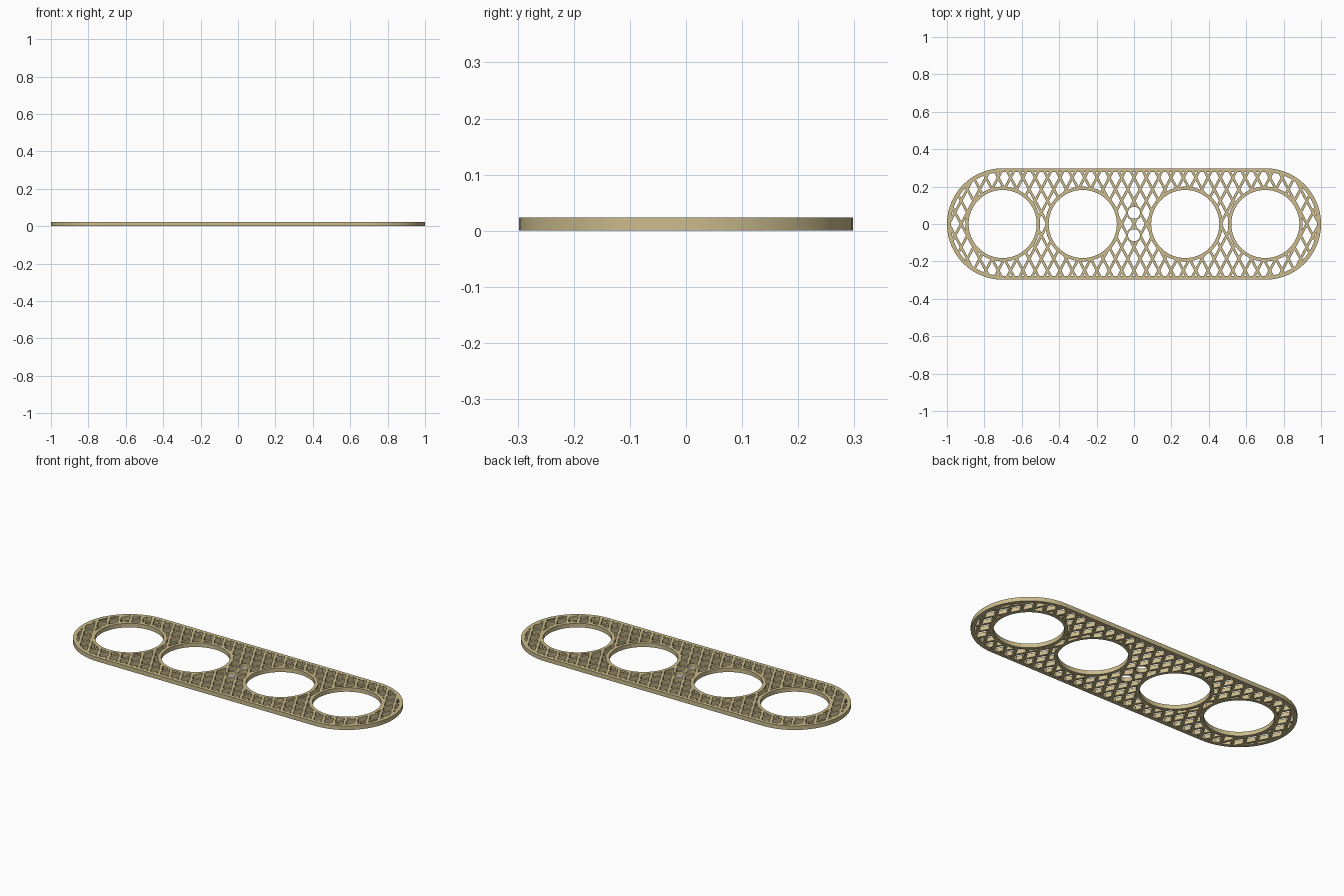
import bpy, bmesh, math

if "Cube" in bpy.data.objects:
    bpy.data.objects.remove(bpy.data.objects["Cube"])

THICK = 0.0238
END_X, END_R = 0.702, 0.298          # rounded end centres and outer radius
RIM = 0.021                          # width of the outer border
BIG = [(-0.702, 0), (-0.274, 0), (0.274, 0), (0.702, 0)]
SMALL = [(0, -0.06), (0, 0.06)]
PITCH, ANGLE, BAR = 0.066, math.radians(62), 0.014

tan = bpy.data.materials.new("tan")
tan.diffuse_color = (0.6, 0.5, 0.265, 1)
tan.use_nodes = True
tan.node_tree.nodes["Principled BSDF"].inputs["Base Color"].default_value = tan.diffuse_color


def prisms(name, outlines, z0, z1):
    """One object made of upright prisms, one for each outline."""
    bm = bmesh.new()
    for pts in outlines:
        lo = [bm.verts.new((x, y, z0)) for x, y in pts]
        hi = [bm.verts.new((x, y, z1)) for x, y in pts]
        bm.faces.new(lo[::-1])
        bm.faces.new(hi)
        n = len(pts)
        for i in range(n):
            j = (i + 1) % n
            bm.faces.new((lo[i], lo[j], hi[j], hi[i]))
    me = bpy.data.meshes.new(name)
    bm.to_mesh(me)
    bm.free()
    me.materials.append(tan)
    ob = bpy.data.objects.new(name, me)
    bpy.context.collection.objects.link(ob)
    return ob


def circle(c, r, n):
    return [(c[0] + r * math.cos(math.tau * i / n),
             c[1] + r * math.sin(math.tau * i / n)) for i in range(n)]


def stadium(r, n=48):
    pts = []
    for side in (1, -1):
        for i in range(n + 1):
            a = -math.pi / 2 + math.pi * i / n
            pts.append((side * (END_X + r * math.cos(a)), side * r * math.sin(a)))
    return pts


def boolean(target, tool, operation):
    """Apply a boolean and remove the tool."""
    mod = target.modifiers.new("cut", 'BOOLEAN')
    mod.object, mod.operation, mod.solver = tool, operation, 'EXACT'
    bpy.context.view_layer.objects.active = target
    bpy.ops.object.modifier_apply(modifier=mod.name)
    bpy.data.objects.remove(tool)


# Diamond openings between the crossing bars
half_w = PITCH / 2
half_h = half_w * math.tan(ANGLE)
scale = 1 - BAR / 2 / (half_w * math.sin(ANGLE))
dx, dy = half_w * scale, half_h * scale
diamonds = []
for row in range(-6, 7):
    for col in range(-17, 18):
        cx = (col + (0.5 if row % 2 == 0 else 0)) * PITCH
        cy = row * half_h
        diamonds.append([(cx - dx, cy), (cx, cy - dy), (cx + dx, cy), (cx, cy + dy)])
openings = prisms("lattice_openings", diamonds, -0.05, 0.08)

# Keep the openings inside the border and clear of the rings
boolean(openings, prisms("border_limit", [stadium(END_R - RIM)], -0.04, 0.07), 'INTERSECT')
rings = [circle(c, 0.2, 96) for c in BIG] + [circle(c, 0.041, 32) for c in SMALL]
boolean(openings, prisms("ring_limit", rings, -0.06, 0.09), 'DIFFERENCE')

# Plate with lattice openings, four large holes and two small ones
plate = prisms("lattice_plate", [stadium(END_R)], 0, THICK)
boolean(plate, openings, 'DIFFERENCE')
holes = [circle(c, 0.182, 96) for c in BIG] + [circle(c, 0.032, 32) for c in SMALL]
boolean(plate, prisms("holes", holes, -0.06, 0.09), 'DIFFERENCE')

bpy.ops.object.select_all(action='DESELECT')
plate.select_set(True)
bpy.context.view_layer.objects.active = plate
bpy.ops.object.shade_smooth_by_angle(angle=math.radians(30))
